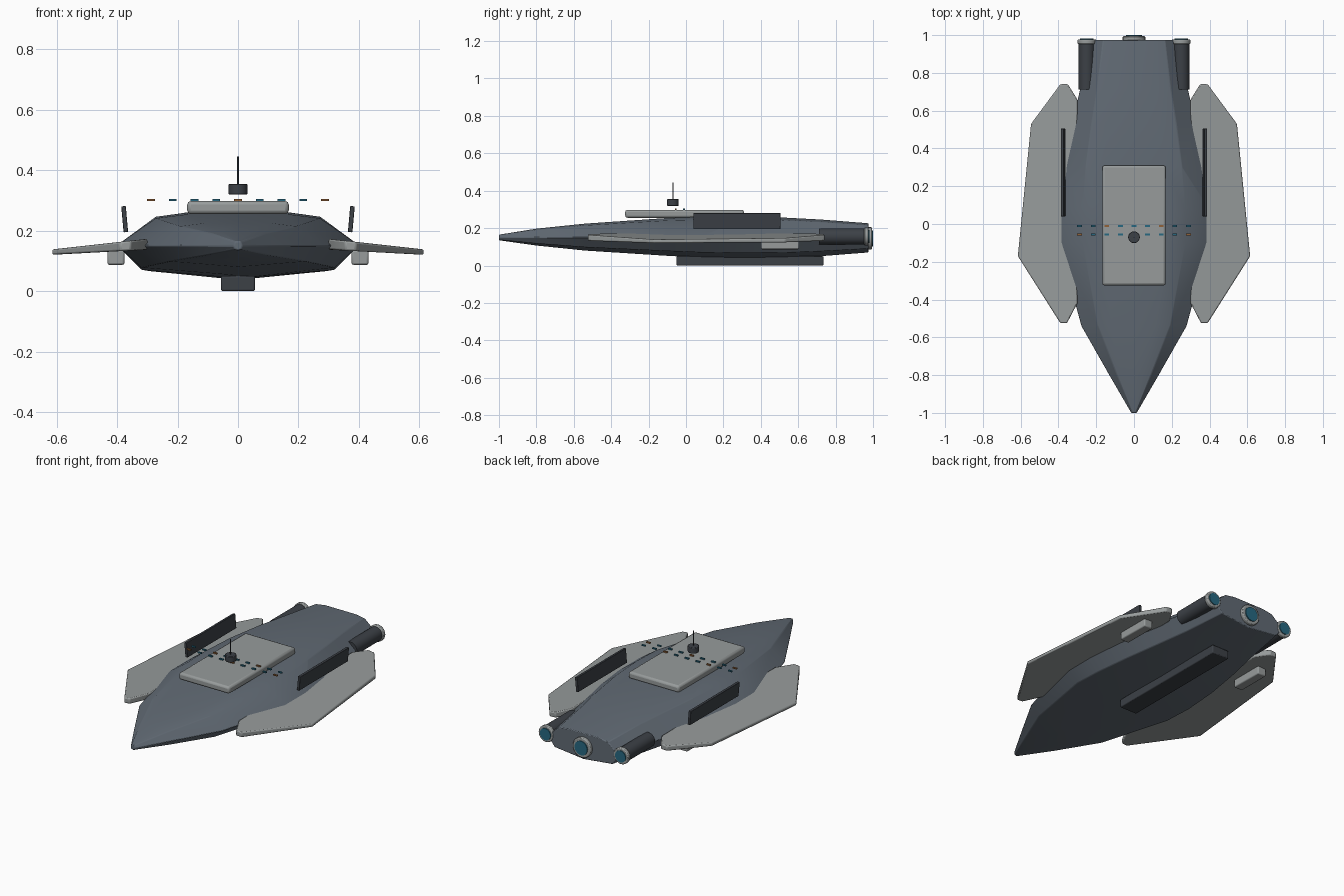
import bpy, bmesh, math
from mathutils import Matrix

if "Cube" in bpy.data.objects:
    bpy.data.objects.remove(bpy.data.objects["Cube"])


def mat(name, r, g, b):
    m = bpy.data.materials.new(name)
    m.diffuse_color = (r, g, b, 1)
    m.use_nodes = True
    m.node_tree.nodes["Principled BSDF"].inputs["Base Color"].default_value = m.diffuse_color
    return m


SLATE = mat("slate", 0.12, 0.145, 0.175)
PALE = mat("pale_grey", 0.31, 0.33, 0.33)
DARK = mat("dark_grey", 0.045, 0.052, 0.062)
BLUE = mat("blue_glow", 0.02, 0.14, 0.22)
AMBER = mat("amber", 0.28, 0.12, 0.04)


def finish(bm, name, material, bevel=0.0, segments=2):
    bmesh.ops.recalc_face_normals(bm, faces=bm.faces)
    me = bpy.data.meshes.new(name)
    bm.to_mesh(me)
    bm.free()
    ob = bpy.data.objects.new(name, me)
    bpy.context.collection.objects.link(ob)
    me.materials.append(material)
    if bevel:
        mod = ob.modifiers.new("bevel", "BEVEL")
        mod.width, mod.segments = bevel, segments
        mod.limit_method = 'ANGLE'
    bpy.ops.object.select_all(action='DESELECT')
    ob.select_set(True)
    bpy.context.view_layer.objects.active = ob
    bpy.ops.object.shade_smooth_by_angle(angle=math.radians(30))
    return ob


def box(name, lo, hi, material, bevel=0.0, tilt=0.0):
    bm = bmesh.new()
    c = [(a + b) / 2 for a, b in zip(lo, hi)]
    s = [b - a for a, b in zip(lo, hi)]
    m = Matrix.Translation(c) @ Matrix.Rotation(tilt, 4, 'Y') @ Matrix.Diagonal((*s, 1))
    bmesh.ops.create_cube(bm, size=1, matrix=m)
    return finish(bm, name, material, bevel)


def cyl(name, centre, r, length, material, axis='Y', bevel=0.0, sides=24):
    bm = bmesh.new()
    rot = Matrix.Rotation(math.pi / 2, 4, 'X') if axis == 'Y' else Matrix()
    bmesh.ops.create_cone(bm, cap_ends=True, segments=sides, radius1=r, radius2=r,
                          depth=length, matrix=Matrix.Translation(centre) @ rot)
    return finish(bm, name, material, bevel)


# Hull: faceted sections lofted along y (y, half width, bottom, middle, top)
sections = [(-1.0, 0.015, 0.135, 0.15, 0.165), (-0.8, 0.132, 0.107, 0.15, 0.197),
            (-0.54, 0.28, 0.08, 0.15, 0.224), (-0.1, 0.40, 0.052, 0.152, 0.254),
            (0.08, 0.40, 0.042, 0.152, 0.26), (0.3, 0.375, 0.037, 0.152, 0.262),
            (0.53, 0.33, 0.04, 0.152, 0.256), (0.72, 0.285, 0.05, 0.152, 0.246),
            (0.975, 0.24, 0.07, 0.15, 0.226)]
bm = bmesh.new()
rings = []
for y, w, b, m, t in sections:
    sh, ch = t - 0.13 * (t - m), b + 0.26 * (m - b)
    pts = [(0, t), (0.42 * w, t), (0.68 * w, sh), (w, m), (0.8 * w, ch), (0, b),
           (-0.8 * w, ch), (-w, m), (-0.68 * w, sh), (-0.42 * w, t)]
    rings.append([bm.verts.new((x, y, z)) for x, z in pts])
for a, b in zip(rings, rings[1:]):
    for i in range(len(a)):
        j = (i + 1) % len(a)
        bm.faces.new((a[i], a[j], b[j], b[i]))
bm.faces.new(rings[0])
bm.faces.new(rings[-1])
finish(bm, "hull", SLATE, 0.004)

# Raised deck, keel and sensor mast
box("upper_deck", (-0.168, -0.325, 0.255), (0.168, 0.31, 0.298), PALE, 0.012)
box("keel", (-0.056, -0.05, 0.005), (0.056, 0.735, 0.055), DARK, 0.005).location.z = -0.005
cyl("sensor_drum", (0, -0.07, 0.337), 0.031, 0.036, DARK, 'Z', 0.003)
cyl("antenna", (0, -0.07, 0.39), 0.003, 0.11, DARK, 'Z', sides=8)

# Side wings, fins, pods and engines
outline = [(0.30, -0.42), (0.355, -0.525), (0.39, -0.525), (0.615, -0.17),
           (0.545, 0.53), (0.39, 0.74), (0.35, 0.74), (0.30, 0.66)]
for s, side in ((-1, "left"), (1, "right")):
    bm = bmesh.new()
    upper, lower = [], []
    for x, y in outline:
        f = (x - 0.30) / 0.315
        upper.append(bm.verts.new((s * x, y, 0.173 - 0.035 * f)))
        lower.append(bm.verts.new((s * x, y, 0.137 - 0.017 * f)))
    bm.faces.new(upper)
    bm.faces.new(lower)
    for i in range(len(outline)):
        j = (i + 1) % len(outline)
        bm.faces.new((upper[i], upper[j], lower[j], lower[i]))
    finish(bm, side + "_wing", PALE, 0.006)

    x = s * 0.375
    box(side + "_fin", (x - 0.0075, 0.04, 0.195), (x + 0.0075, 0.505, 0.281), DARK, 0.002, s * 0.09)
    x = s * 0.404
    box(side + "_pod", (x - 0.028, 0.4, 0.087), (x + 0.028, 0.605, 0.136), PALE, 0.006)
    x = s * 0.25
    cyl(side + "_engine", (x, 0.837, 0.155), 0.043, 0.25, DARK)
    cyl(side + "_nozzle", (x, 0.965, 0.155), 0.049, 0.024, PALE, bevel=0.005)
    cyl(side + "_thruster_glow", (x, 0.972, 0.155), 0.035, 0.02, BLUE)

# Central engine
cyl("centre_nozzle", (0, 0.982, 0.145), 0.06, 0.024, PALE, bevel=0.005)
cyl("centre_thruster_glow", (0, 0.99, 0.145), 0.042, 0.02, BLUE)

# Two rows of window lights
for row, y in enumerate((-0.055, -0.01)):
    for i in range(9):
        x = (i - 4) * 0.072
        box(f"window_{row}_{i}", (x - 0.0125, y - 0.005, 0.298), (x + 0.0125, y + 0.005, 0.305),
            AMBER if (i + 2 * row) % 4 == 0 else BLUE)
